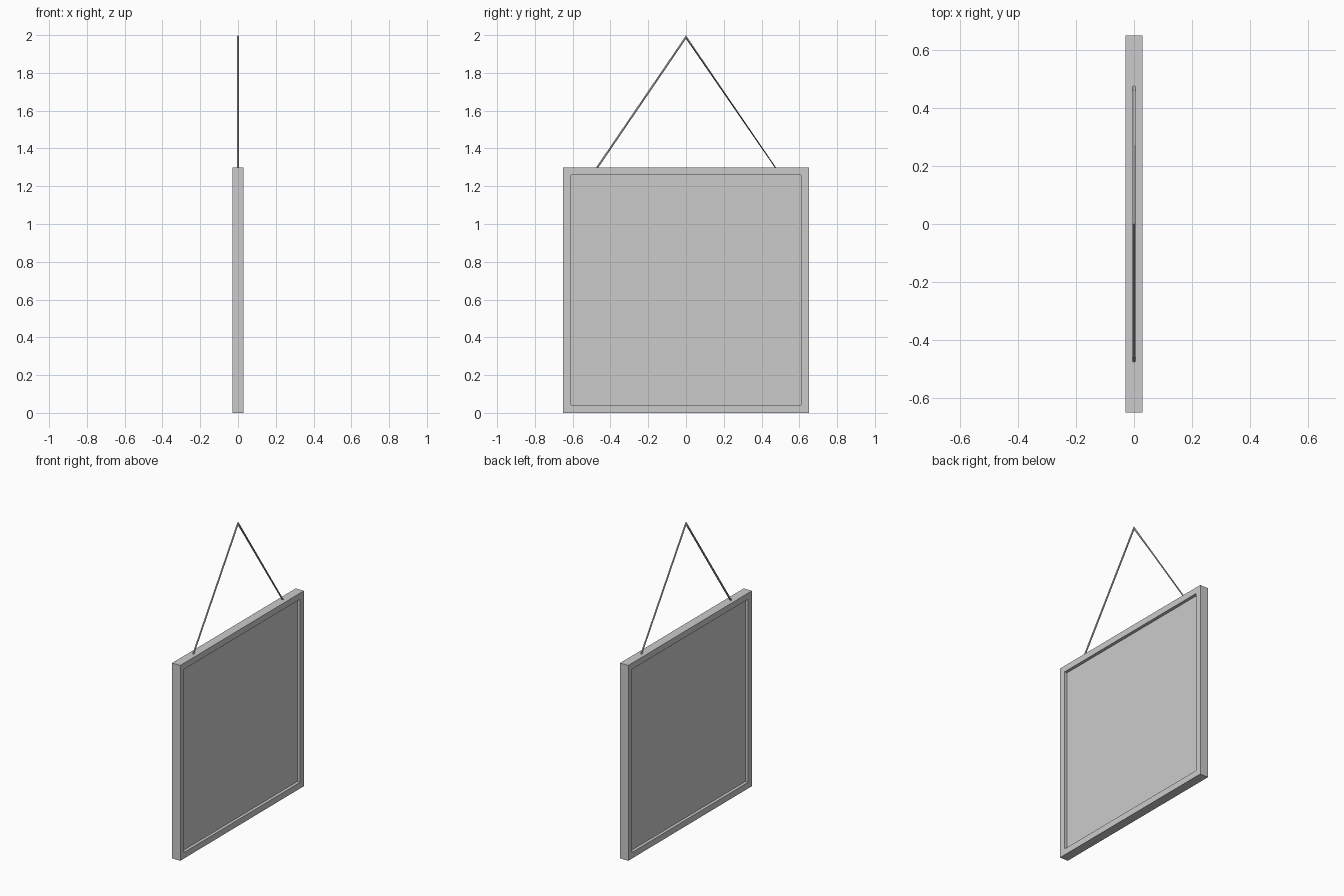
import bpy, bmesh, math
from mathutils import Vector

if "Cube" in bpy.data.objects:
    bpy.data.objects.remove(bpy.data.objects["Cube"])

grey = bpy.data.materials.new("light grey")
grey.diffuse_color = (0.6, 0.6, 0.6, 1)
grey.use_nodes = True
grey.node_tree.nodes["Principled BSDF"].inputs["Base Color"].default_value = grey.diffuse_color

SIZE, DEPTH, BORDER, RECESS = 1.3, 0.06, 0.058, 0.02


def add_object(name, bm):
    bmesh.ops.recalc_face_normals(bm, faces=bm.faces)
    mesh = bpy.data.meshes.new(name)
    bm.to_mesh(mesh)
    bm.free()
    mesh.materials.append(grey)
    obj = bpy.data.objects.new(name, mesh)
    bpy.context.collection.objects.link(obj)
    return obj


# Framed board: a box whose two broad faces are inset and pushed inwards
bm = bmesh.new()
bmesh.ops.create_cube(bm, size=1)
bmesh.ops.scale(bm, vec=(DEPTH, SIZE, SIZE), verts=bm.verts)
bmesh.ops.translate(bm, vec=(0, 0, SIZE / 2), verts=bm.verts)
for side in (-1, 1):
    bm.faces.ensure_lookup_table()
    face = next(f for f in bm.faces if f.normal.x * side > 0.9)
    bmesh.ops.inset_region(bm, faces=[face], thickness=BORDER)
    # a second, zero-width loop becomes the recess wall
    walls = bmesh.ops.extrude_discrete_faces(bm, faces=[face])["faces"]
    bmesh.ops.translate(bm, vec=(-side * RECESS, 0, 0), verts=walls[0].verts)
    bm.normal_update()
add_object("framed_board", bm)

# Hanging cord: hexagonal tube with a mitred peak, ends sunk into the frame
SIDES, RADIUS = 6, 0.006
half = math.atan2(0.47, 0.69)
apex = Vector((0, 0, 2 - RADIUS / math.sin(half)))
foot_z = SIZE - 0.01
foot_y = (apex.z - foot_z) * math.tan(half)
bm = bmesh.new()
rings = []
for y, z in ((-foot_y, foot_z), (0, apex.z), (foot_y, foot_z)):
    ring = []
    for i in range(SIDES):
        a = math.tau * (i + 0.5) / SIDES + math.pi / 6
        u, v = RADIUS * math.cos(a), RADIUS * math.sin(a)
        if y == 0:
            co = (u, 0, z + v / math.sin(half))
        else:
            co = (u, y + math.copysign(v / math.cos(half), y), z)
            if y < 0:
                co = (u, y - v / math.cos(half), z)
        ring.append(bm.verts.new(co))
    rings.append(ring)
for r0, r1 in zip(rings, rings[1:]):
    for i in range(SIDES):
        j = (i + 1) % SIDES
        bm.faces.new((r0[i], r0[j], r1[j], r1[i]))
bm.faces.new(rings[0])
bm.faces.new(rings[-1])
add_object("hanging_cord", bm)
